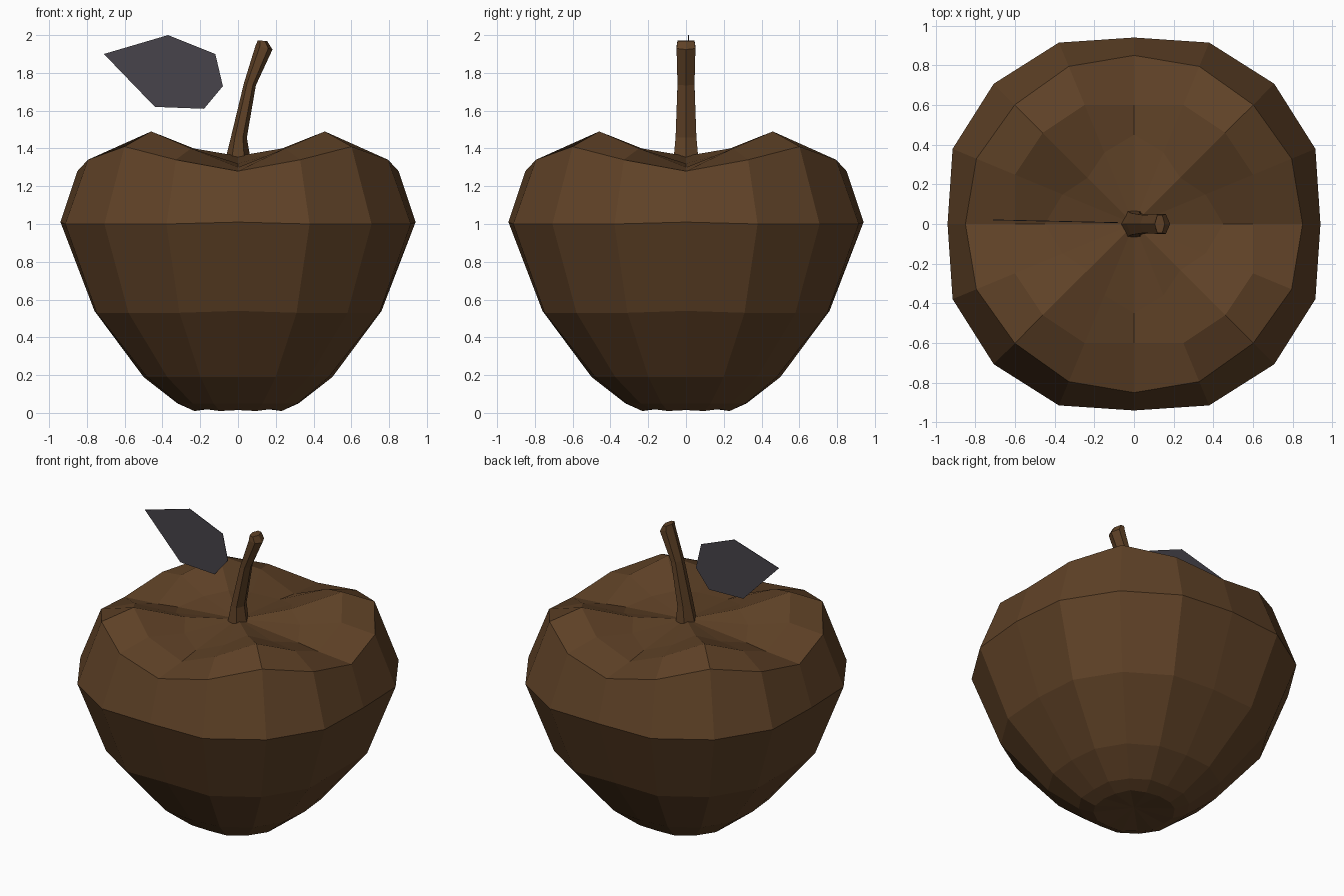
import bpy, bmesh, math
from mathutils import Vector

cube = bpy.data.objects.get("Cube")
if cube:
    bpy.data.objects.remove(cube, do_unlink=True)


def material(name, rgb):
    m = bpy.data.materials.new(name)
    m.use_nodes = True
    m.diffuse_color = (*rgb, 1)
    m.node_tree.nodes["Principled BSDF"].inputs["Base Color"].default_value = (*rgb, 1)
    return m


def finish(name, bm, mat):
    bmesh.ops.recalc_face_normals(bm, faces=bm.faces)
    mesh = bpy.data.meshes.new(name)
    bm.to_mesh(mesh)
    bm.free()
    mesh.materials.append(mat)
    obj = bpy.data.objects.new(name, mesh)
    bpy.context.collection.objects.link(obj)
    return obj


def bridge(bm, a, b):
    n = len(a)
    for i in range(n):
        j = (i + 1) % n
        bm.faces.new((a[i], a[j], b[j], b[i]))


def fan(bm, ring, point):
    tip = bm.verts.new(point)
    for i in range(len(ring)):
        bm.faces.new((ring[i], ring[(i + 1) % len(ring)], tip))


brown = material("bark brown", (0.115, 0.054, 0.020))
slate = material("dark slate", (0.062, 0.057, 0.070))

# Fruit body: each ring gives (radius, height) on the axis, beside it and on the diagonal
SIDES = 16
rings = [
    ((0.24, 0.015), (0.25, 0.01), (0.25, 0.02)),
    ((0.32, 0.05), (0.34, 0.05), (0.34, 0.05)),
    ((0.50, 0.19), (0.52, 0.19), (0.53, 0.19)),
    ((0.76, 0.54), (0.81, 0.53), (0.82, 0.53)),
    ((0.94, 1.01), (0.99, 1.0), (1.0, 1.0)),
    ((0.85, 1.28), (0.86, 1.34), (0.85, 1.41)),
    ((0.60, 1.30), (0.65, 1.40), (0.65, 1.49)),
    ((0.45, 1.32), (0.39, 1.36), (0.33, 1.40)),
]
bm = bmesh.new()
loops = []
for ring in rings:
    loop = []
    for i in range(SIDES):
        step = i % 4
        r, z = ring[min(step, 4 - step)]
        a = math.tau * i / SIDES
        loop.append(bm.verts.new((r * math.cos(a), r * math.sin(a), z)))
    loops.append(loop)
for low, high in zip(loops, loops[1:]):
    bridge(bm, low, high)
fan(bm, loops[0], (0, 0, 0.04))
fan(bm, loops[-1], (0, 0, 1.36))
finish("fruit_body", bm, brown)

# Stem: leaning six-sided tube; centre x, centre z, half width, half depth, tilt
bm = bmesh.new()
loops = []
for cx, cz, w, d, tilt in [
    (0.0, 1.35, 0.065, 0.065, 0.0),
    (0.005, 1.46, 0.042, 0.055, 0.05),
    (0.063, 1.74, 0.032, 0.045, 0.2),
    (0.138, 1.935, 0.046, 0.05, 0.25),
    (0.13, 1.97, 0.025, 0.045, 0.1),
]:
    loop = []
    for i in range(6):
        a = math.tau * i / 6
        x, y = w * math.cos(a), d * math.sin(a) / math.sin(math.pi / 3)
        loop.append(bm.verts.new((cx + x * math.cos(tilt), y, cz - x * math.sin(tilt))))
    loops.append(loop)
for low, high in zip(loops, loops[1:]):
    bridge(bm, low, high)
bm.faces.new(loops[0])
bm.faces.new(loops[-1])
finish("stem", bm, brown)

# Leaf: one thin flat plate, turned slightly
outline = [(-0.71, 1.90), (-0.44, 1.62), (-0.18, 1.61),
           (-0.08, 1.73), (-0.12, 1.90), (-0.37, 2.0)]
bm = bmesh.new()
sheets = []
for offset in (-0.002, 0.002):
    sheets.append([bm.verts.new((x, 0.005 - 0.022 * x + offset, z)) for x, z in outline])
bridge(bm, *sheets)
for sheet in sheets:
    bm.faces.new(sheet)
finish("leaf", bm, slate)
